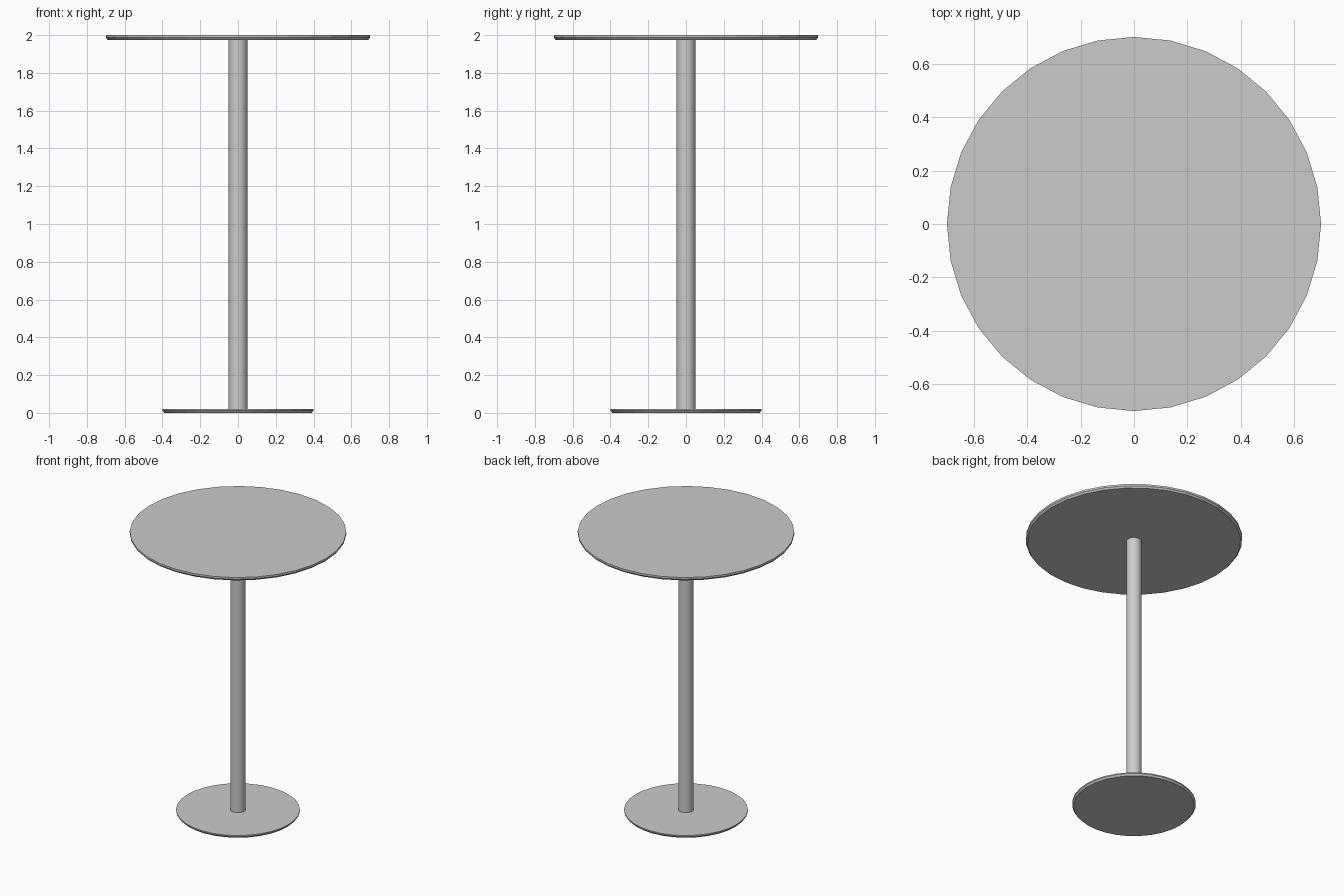
import bpy, bmesh
from math import cos, sin, tau

if "Cube" in bpy.data.objects:
    bpy.data.objects.remove(bpy.data.objects["Cube"])


def lathe(name, profile, sides=32):
    """Closed solid of revolution from (radius, z) pairs, bottom to top."""
    bm = bmesh.new()
    rings = [[bm.verts.new((r * cos(tau * i / sides), r * sin(tau * i / sides), z))
              for i in range(sides)] for r, z in profile]
    for a, b in zip(rings, rings[1:]):
        for i in range(sides):
            j = (i + 1) % sides
            bm.faces.new((a[i], a[j], b[j], b[i]))
    bm.faces.new(rings[0][::-1])
    bm.faces.new(rings[-1])
    mesh = bpy.data.meshes.new(name)
    bm.to_mesh(mesh)
    bm.free()
    obj = bpy.data.objects.new(name, mesh)
    bpy.context.collection.objects.link(obj)
    return obj


# Round foot plate with an undercut rim
lathe("base_plate", [(0.39, 0), (0.40, 0.012), (0.40, 0.02)])

# Central column
column = lathe("column", [(0.05, 0.02), (0.05, 1.975)])
for face in column.data.polygons:
    face.use_smooth = len(face.vertices) == 4

# Round table top with an undercut rim
lathe("table_top", [(0.69, 1.975), (0.70, 1.987), (0.70, 2.0)])
